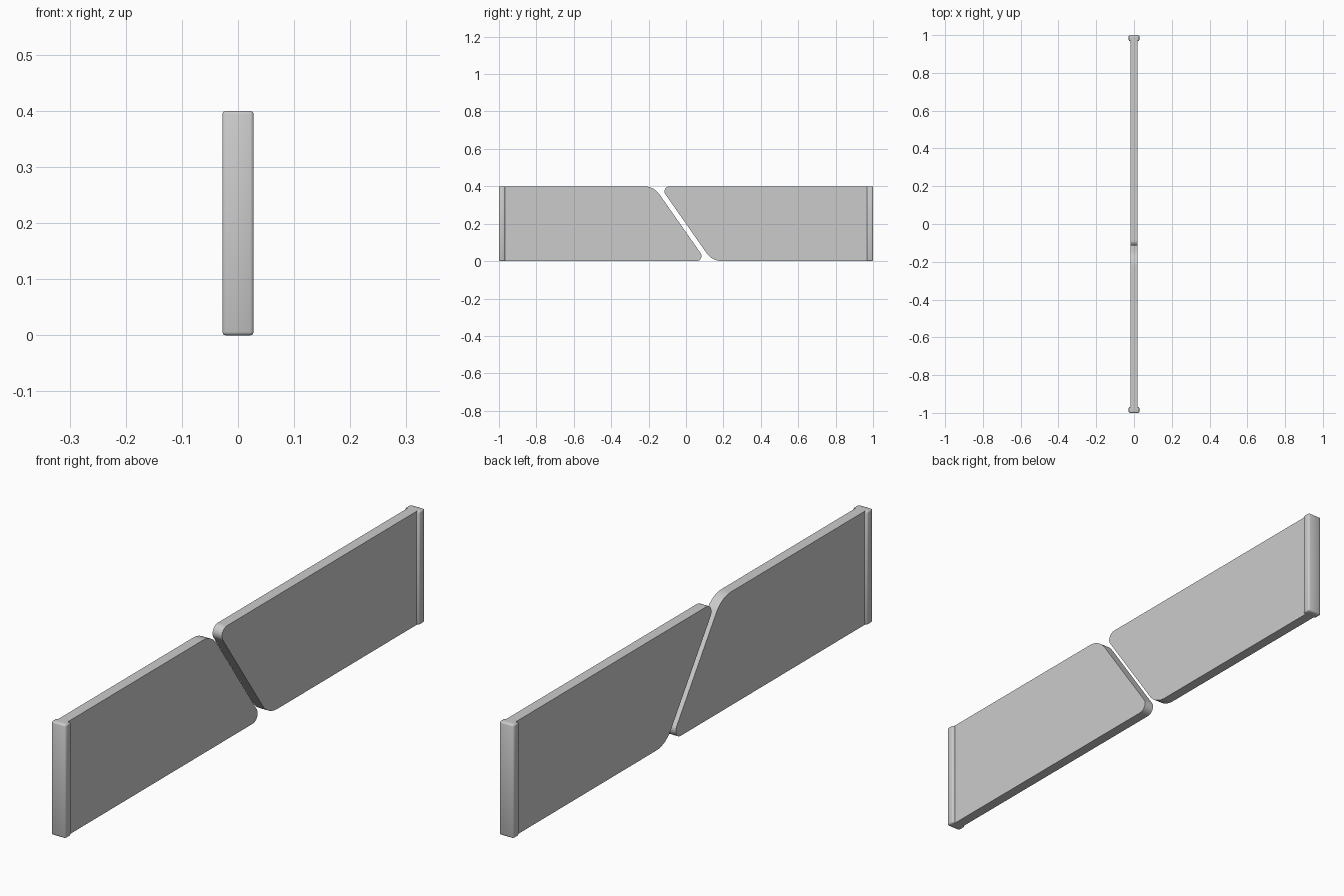
import bpy, bmesh, math
from mathutils import Vector

if "Cube" in bpy.data.objects:
    bpy.data.objects.remove(bpy.data.objects["Cube"])

H = 0.4          # overall height
T = 0.0185       # panel half thickness


def fillet(prev, corner, nxt, r, n=8):
    """Points of an arc of radius r rounding a corner."""
    a, b = (prev - corner).normalized(), (nxt - corner).normalized()
    half = a.angle(b) / 2
    c = corner + (a + b).normalized() * (r / math.sin(half))
    t = r / math.tan(half)
    u, v = corner + a * t - c, corner + b * t - c
    sweep = u.angle(v)
    return [c + (u * math.sin((1 - i / n) * sweep) + v * math.sin(i / n * sweep)) / math.sin(sweep)
            for i in range(n + 1)]


def panel(name, end, bottom, top, r_bottom, r_top):
    """Flat slab in the y-z plane with a slanted, rounded inner end."""
    p = [Vector(q) for q in ((end, 0), (bottom, 0), (top, H), (end, H))]
    outline = [p[0]] + fillet(p[0], p[1], p[2], r_bottom) + fillet(p[1], p[2], p[3], r_top) + [p[3]]
    bm = bmesh.new()
    face = bm.faces.new([bm.verts.new((-T, q.x, q.y)) for q in outline])
    ext = bmesh.ops.extrude_face_region(bm, geom=[face])
    bmesh.ops.translate(bm, vec=(2 * T, 0, 0),
                        verts=[g for g in ext["geom"] if isinstance(g, bmesh.types.BMVert)])
    bmesh.ops.recalc_face_normals(bm, faces=bm.faces)
    return finish(bm, name)


def end_cap(name, y):
    """Bevelled upright strip closing the outer end of a panel."""
    bm = bmesh.new()
    bmesh.ops.create_cube(bm, size=1)
    for v in bm.verts:
        v.co = (v.co.x * 0.056, v.co.y * 0.032 + y, (v.co.z + 0.5) * H)
    bmesh.ops.bevel(bm, geom=bm.edges[:], offset=0.006, segments=2, profile=0.5, affect='EDGES')
    for f in bm.faces:
        f.smooth = True
    return finish(bm, name)


def finish(bm, name):
    mesh = bpy.data.meshes.new(name)
    bm.to_mesh(mesh)
    bm.free()
    ob = bpy.data.objects.new(name, mesh)
    bpy.context.collection.objects.link(ob)
    return ob


# Two leaves separated by a slanted gap
panel("front_panel", -0.985, 0.108, -0.172, 0.027, 0.1)
panel("back_panel", 0.985, 0.14, -0.14, 0.1, 0.027)

# Caps at both outer ends
end_cap("front_end_cap", -0.984)
end_cap("back_end_cap", 0.984)
